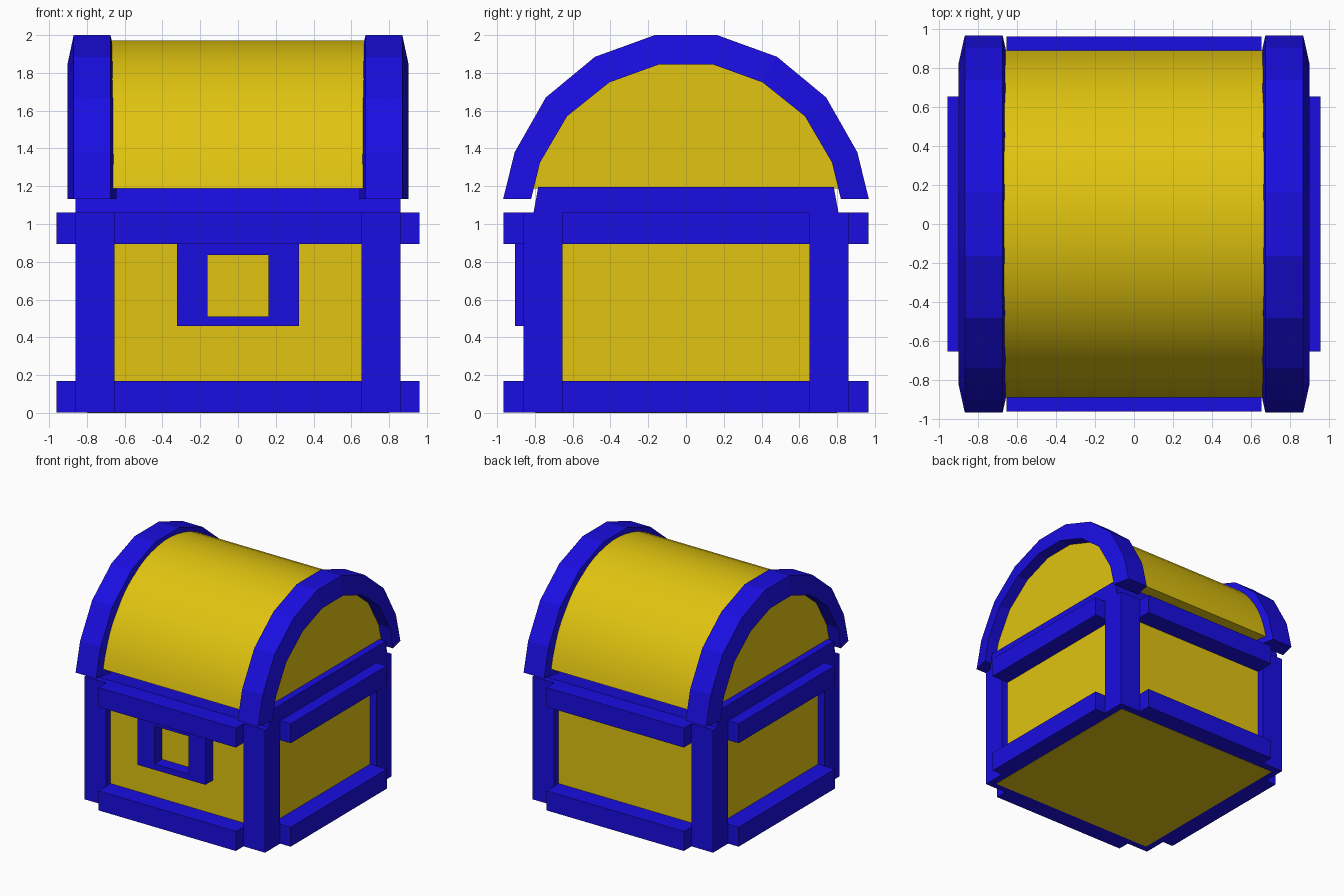
import bpy, bmesh, math

if "Cube" in bpy.data.objects:
    bpy.data.objects.remove(bpy.data.objects["Cube"])


def material(name, rgb):
    m = bpy.data.materials.new(name)
    m.diffuse_color = (*rgb, 1)
    m.use_nodes = True
    m.node_tree.nodes["Principled BSDF"].inputs["Base Color"].default_value = m.diffuse_color
    return m


BLUE = material("blue_trim", (0.01, 0.004, 0.75))
YELLOW = material("yellow_panel", (0.75, 0.55, 0.005))


def finish(name, bm, mat):
    bmesh.ops.recalc_face_normals(bm, faces=bm.faces)
    me = bpy.data.meshes.new(name)
    bm.to_mesh(me)
    bm.free()
    me.materials.append(mat)
    ob = bpy.data.objects.new(name, me)
    bpy.context.collection.objects.link(ob)
    return ob


def box(name, lo, hi, mat):
    bm = bmesh.new()
    bmesh.ops.create_cube(bm, size=1)
    for v in bm.verts:
        v.co = [(a + b) / 2 + c * (b - a) for a, b, c in zip(lo, hi, v.co)]
    return finish(name, bm, mat)


def prism(name, profile, half, mat):
    """Extrude a (y, z) profile along x from -half to half."""
    bm = bmesh.new()
    rings = [[bm.verts.new((x, y, z)) for y, z in profile] for x in (-half, half)]
    for r in rings:
        bm.faces.new(r)
    n = len(profile)
    for i in range(n):
        j = (i + 1) % n
        bm.faces.new((rings[0][i], rings[0][j], rings[1][j], rings[1][i]))
    return finish(name, bm, mat)


def dome(a, b, base, n):
    """Elliptical arc about z = 1, cut flat at the base height."""
    t0 = math.asin((base - 1) / b)
    ts = [t0 + (math.pi - 2 * t0) * i / n for i in range(n + 1)]
    return [(a * math.cos(t), 1 + b * math.sin(t)) for t in ts]


# chest body
box("body", (-0.8, -0.8, 0), (0.8, 0.8, 1.05), YELLOW)

# corner posts, raised a hair so the floor panel shows below
E = 0.002
for sx in (-1, 1):
    for sy in (-1, 1):
        xs, ys = sorted((sx * 0.655, sx * 0.86)), sorted((sy * 0.655, sy * 0.86))
        box("corner_post", (xs[0], ys[0], E), (xs[1], ys[1], 1.06), BLUE)

# top and bottom rails on all four sides
for z0, z1 in ((E, 0.17), (0.893, 1.06)):
    for s in (-1, 1):
        a, b = sorted((s * 0.78, s * 0.965))
        box("front_back_rail", (-0.655, a, z0), (0.655, b, z1), BLUE)
        a, b = sorted((s * 0.78, s * 0.96))
        box("side_rail", (a, -0.655, z0), (b, 0.655, z1), BLUE)

# lock frame
for s in (-1, 1):
    a, b = sorted((s * 0.162, s * 0.323))
    box("lock_side", (a, -0.905, 0.46), (b, -0.79, 0.9), BLUE)
for z0, z1 in ((0.46, 0.51), (0.836, 0.9)):
    box("lock_crossbar", (-0.162, -0.905, z0), (0.162, -0.79, z1), BLUE)

# lid base band
prism("lid_band", [(-0.81, 1.045), (0.81, 1.045), (0.782, 1.197), (-0.782, 1.197)], 0.86, BLUE)

# lid barrel and recessed end panels
barrel = prism("lid_barrel", dome(0.908, 0.972, 1.187, 27), 0.67, YELLOW)
prism("lid_end_panels", dome(0.86, 0.92, 1.187, 27), 0.8, YELLOW)
bpy.context.view_layer.objects.active = barrel
barrel.select_set(True)
bpy.ops.object.shade_smooth_by_angle(angle=math.radians(30))

# faceted lid arches with a tapered cross-section
half_out = [(0.968, 1.132), (0.907, 1.38), (0.742, 1.67), (0.482, 1.885), (0.165, 2.0)]
half_in = [(0.82, 1.132), (0.773, 1.325), (0.63, 1.57), (0.405, 1.75), (0.142, 1.845)]
outer, inner = [h + [(-y, z) for y, z in reversed(h)] for h in (half_out, half_in)]
for s in (-1, 1):
    bm = bmesh.new()
    rows = []
    for (yo, zo), (yi, zi) in zip(outer, inner):
        pts = ((0.675, yo, zo), (0.87, yo, zo), (0.903, yi, zi), (0.642, yi, zi))
        rows.append([bm.verts.new((s * x, y, z)) for x, y, z in pts])
    for p, q in zip(rows, rows[1:]):
        for k in range(4):
            m = (k + 1) % 4
            bm.faces.new((p[k], p[m], q[m], q[k]))
    bm.faces.new(rows[0])
    bm.faces.new(rows[-1])
    finish("lid_arch", bm, BLUE)
